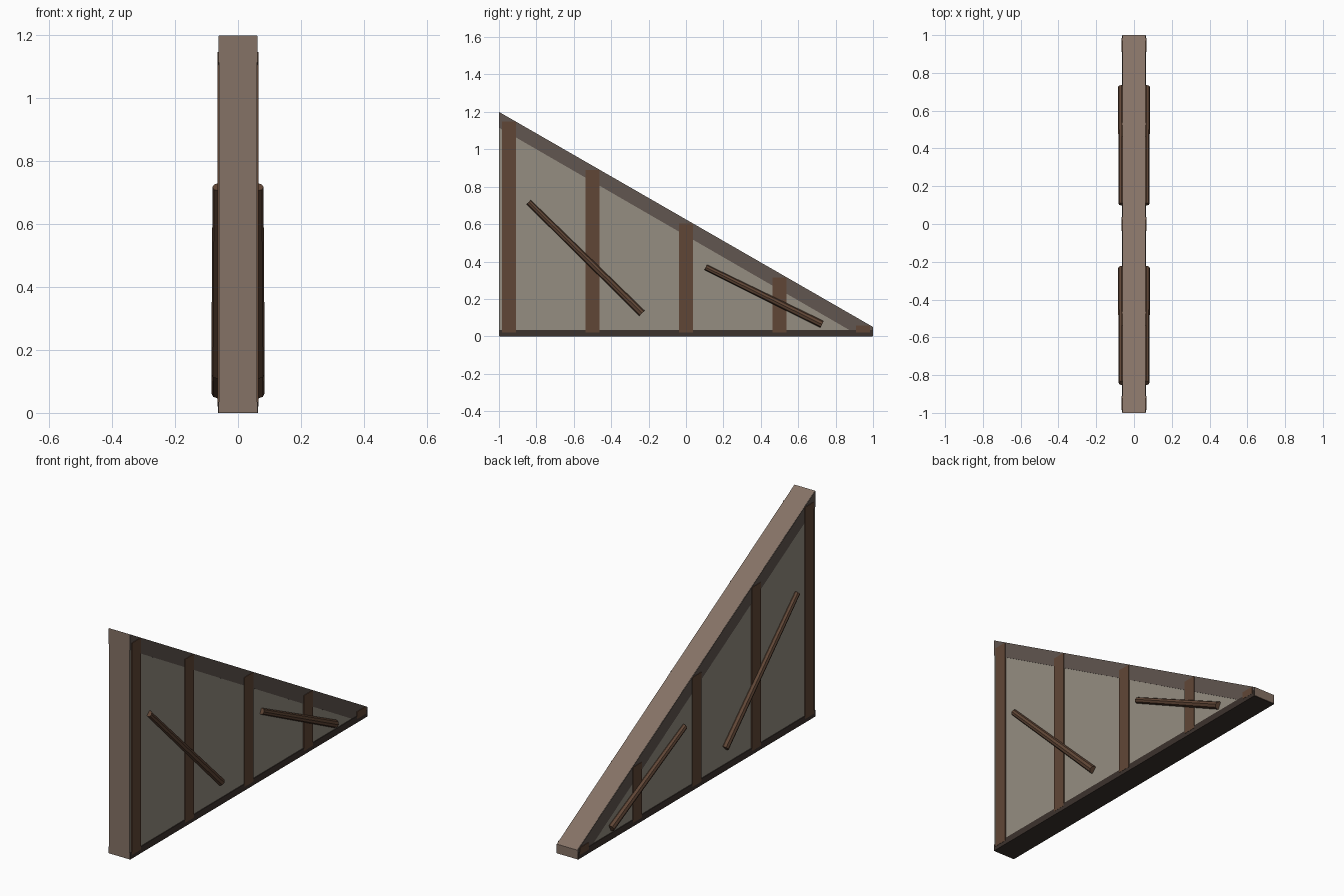
import bpy
from mathutils import Vector

if "Cube" in bpy.data.objects:
    bpy.data.objects.remove(bpy.data.objects["Cube"])


def material(name, rgb):
    m = bpy.data.materials.new(name)
    m.diffuse_color = (*rgb, 1)
    m.use_nodes = True
    m.node_tree.nodes["Principled BSDF"].inputs["Base Color"].default_value = m.diffuse_color
    return m


PLASTER = material("plaster", (0.30, 0.27, 0.22))
EDGE = material("edge_wood", (0.235, 0.17, 0.133))
RAIL = material("rail_wood", (0.12, 0.093, 0.08))
POST = material("post_wood", (0.118, 0.062, 0.037))
SILL = material("sill_wood", (0.045, 0.032, 0.026))


def prism(name, profile, x0, x1, mat, edge_mat=None):
    """Extrude a clockwise (y, z) profile along x."""
    n = len(profile)
    verts = [(x, y, z) for x in (x0, x1) for y, z in profile]
    faces = [tuple(range(n)), tuple(range(2 * n - 1, n - 1, -1))]
    faces += [(i, i + n, (i + 1) % n + n, (i + 1) % n) for i in range(n)]
    me = bpy.data.meshes.new(name)
    me.from_pydata(verts, [], faces)
    me.materials.append(mat)
    if edge_mat:
        me.materials.append(edge_mat)
        for p in me.polygons[2:]:
            p.material_index = 1
    ob = bpy.data.objects.new(name, me)
    bpy.context.collection.objects.link(ob)
    return ob


def slope(y):
    return 1.2 - 0.575 * (y + 1)


# Wedge wall: plaster sides, pale wooden edges
prism("wall_panel", [(-1, 0.002), (-1, 1.2), (1, 0.05), (1, 0.002)],
      -0.06, 0.06, PLASTER, EDGE)

# Sill along the bottom
prism("sill", [(-0.998, 0), (-0.998, 0.035), (0.998, 0.035), (0.998, 0)],
      -0.064, 0.064, SILL)

# Sloping rail strip on each side
for side, a, b in (("left", -0.062, -0.058), ("right", 0.058, 0.062)):
    prism("rail_" + side,
          [(-0.999, 1.115), (-0.999, 1.198), (0.999, 0.049), (0.999, 0.03), (0.88, 0.03)],
          a, b, RAIL)

# Upright posts, cut square just below the slope
for i, y in enumerate((-0.947, -0.5, 0, 0.5, 0.947)):
    y0, y1 = y - 0.037, y + 0.037
    top = slope(y1) - 0.001
    prism(f"post_{i + 1}", [(y0, 0.02), (y0, top), (y1, top), (y1, 0.02)],
          -0.065, 0.065, POST)

# Tapered diagonal poles on both sides
for side, x in (("left", -0.065), ("right", 0.065)):
    for i, (s, e) in enumerate((((-0.842, 0.718), (-0.235, 0.123)),
                                ((0.105, 0.369), (0.727, 0.064)))):
        a, b = Vector((x, *s)), Vector((x, *e))
        bpy.ops.mesh.primitive_cone_add(
            vertices=8, radius1=0.016, radius2=0.02, depth=(b - a).length,
            location=(a + b) / 2, rotation=(b - a).to_track_quat("Z", "Y").to_euler())
        ob = bpy.context.object
        ob.name = f"pole_{side}_{i + 1}"
        ob.data.materials.append(POST)
